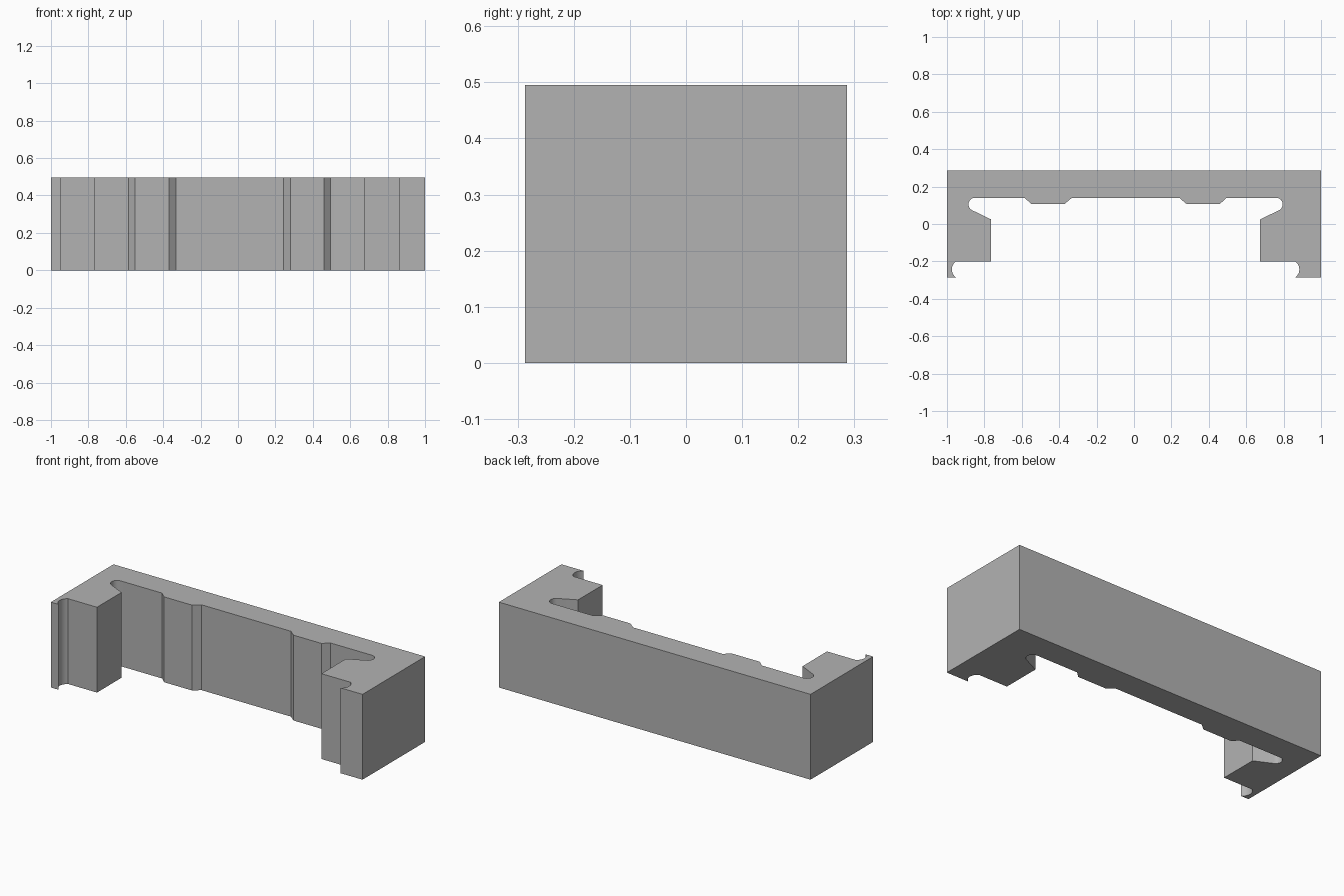
import bpy, bmesh
from math import sin, cos, radians

HEIGHT, FRONT, BACK = 0.495, -0.287, 0.287
MID = -0.045  # symmetry line of the inner contour

cube = bpy.data.objects.get("Cube")
if cube:
    bpy.data.objects.remove(cube, do_unlink=True)

grey = bpy.data.materials.new("plain_grey")
grey.use_nodes = True
colour = (0.45, 0.45, 0.45, 1)
grey.diffuse_color = colour
grey.node_tree.nodes["Principled BSDF"].inputs["Base Color"].default_value = colour


def arc(cx, cy, r, start, end, steps):
    """Points along a circular arc, angles in degrees."""
    angles = [radians(start + (end - start) * i / steps) for i in range(steps + 1)]
    return [(cx + r * cos(a), cy + r * sin(a)) for a in angles]


# Left half of the inner contour: lip groove, jaw, rounded pocket, raised pad
half = arc(-0.922, -0.243, 0.052, 238, 124, 12)
half += [(-0.765, -0.2), (-0.765, 0.025)]
half += arc(-0.85, 0.105, 0.035, 244, 90, 14)
half += [(-0.585, 0.14), (-0.55, 0.108), (-0.37, 0.108), (-0.332, 0.14)]

# Mirror the contour and close it with the square outer body
mirrored = [(2 * MID - x, y) for x, y in reversed(half)]
outline = [(-1, BACK), (-1, FRONT)] + half + mirrored + [(1, FRONT), (1, BACK)]

# Extrude the profile upward
bm = bmesh.new()
base = bm.faces.new([bm.verts.new((x, y, 0)) for x, y in outline])
result = bmesh.ops.extrude_face_region(bm, geom=[base], use_keep_orig=True)
top = [v for v in result["geom"] if isinstance(v, bmesh.types.BMVert)]
bmesh.ops.translate(bm, verts=top, vec=(0, 0, HEIGHT))
bmesh.ops.recalc_face_normals(bm, faces=bm.faces)
mesh = bpy.data.meshes.new("clamp_bracket")
bm.to_mesh(mesh)
bm.free()
mesh.materials.append(grey)

bracket = bpy.data.objects.new("clamp_bracket", mesh)
bpy.context.collection.objects.link(bracket)
bpy.ops.object.select_all(action="DESELECT")
bracket.select_set(True)
bpy.context.view_layer.objects.active = bracket
bpy.ops.object.shade_smooth_by_angle(angle=radians(20))
